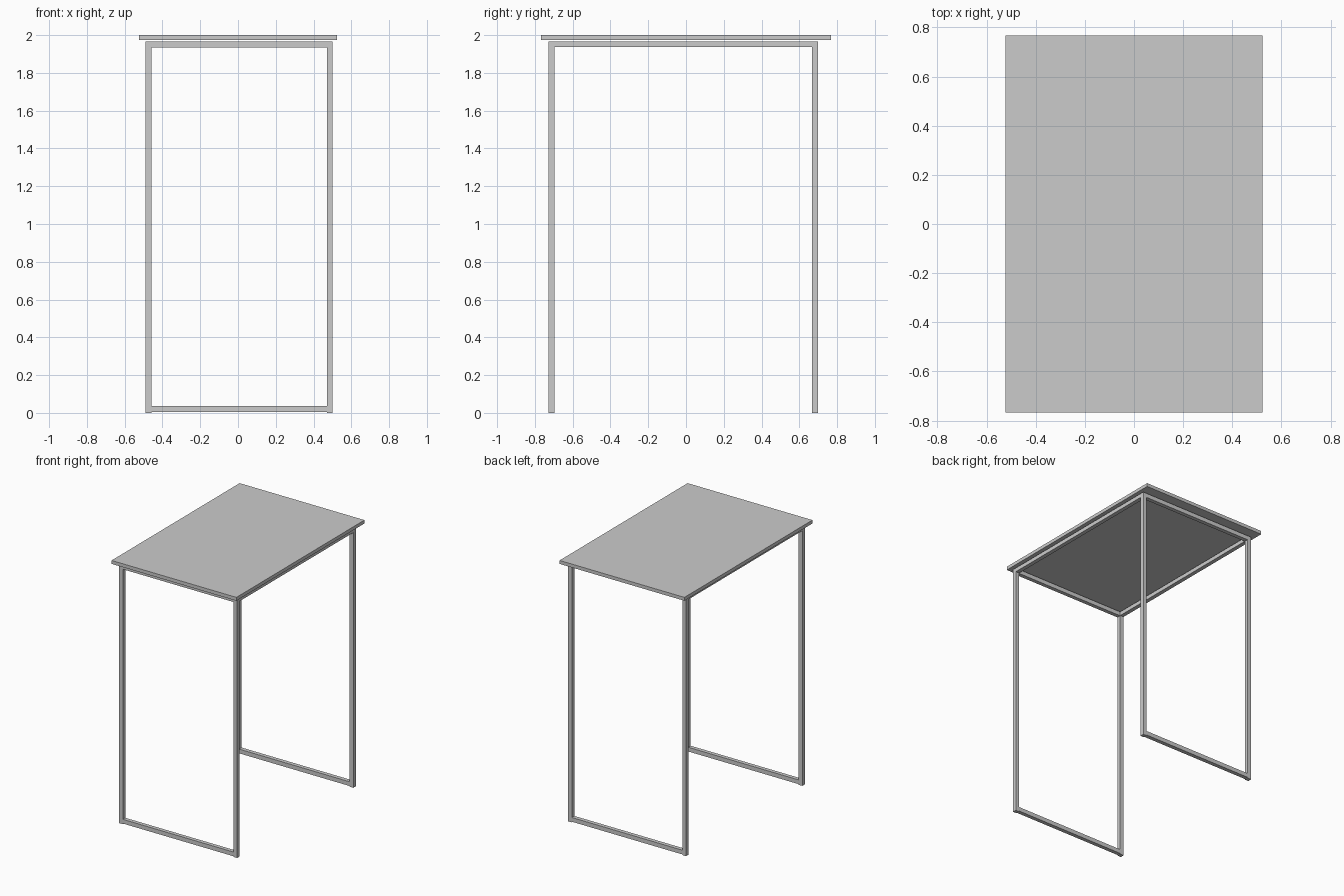
import bpy

if "Cube" in bpy.data.objects:
    bpy.data.objects.remove(bpy.data.objects["Cube"])


def box(name, x, y, z):
    """Axis-aligned box from (min, max) ranges."""
    bpy.ops.mesh.primitive_cube_add(
        size=1, location=[(r[0] + r[1]) / 2 for r in (x, y, z)])
    ob = bpy.context.object
    ob.name = name
    ob.scale = [r[1] - r[0] for r in (x, y, z)]
    bpy.ops.object.transform_apply(location=False, rotation=False, scale=True)
    return ob


# Tabletop slab, floating just above the frame
box("table_top", (-0.524, 0.524), (-0.768, 0.768), (1.974, 2.0))

# Tube positions of the slightly off-centre frame
sides = {"left": (-0.489, -0.458), "right": (0.470, 0.501)}
ends = {"front": (-0.727, -0.697), "back": (0.668, 0.699)}
inner_x = (sides["left"][1], sides["right"][0])
inner_y = (ends["front"][1], ends["back"][0])

for end, y in ends.items():
    # Legs
    for side, x in sides.items():
        box(f"{end}_{side}_leg", x, y, (0.0, 1.967))
    # Cross rails at the top and at the floor
    box(f"{end}_top_rail", inner_x, y, (1.935, 1.967))
    box(f"{end}_floor_rail", inner_x, y, (0.005, 0.037))

# Long rails under the top
for side, x in sides.items():
    box(f"{side}_top_rail", x, inner_y, (1.937, 1.967))
